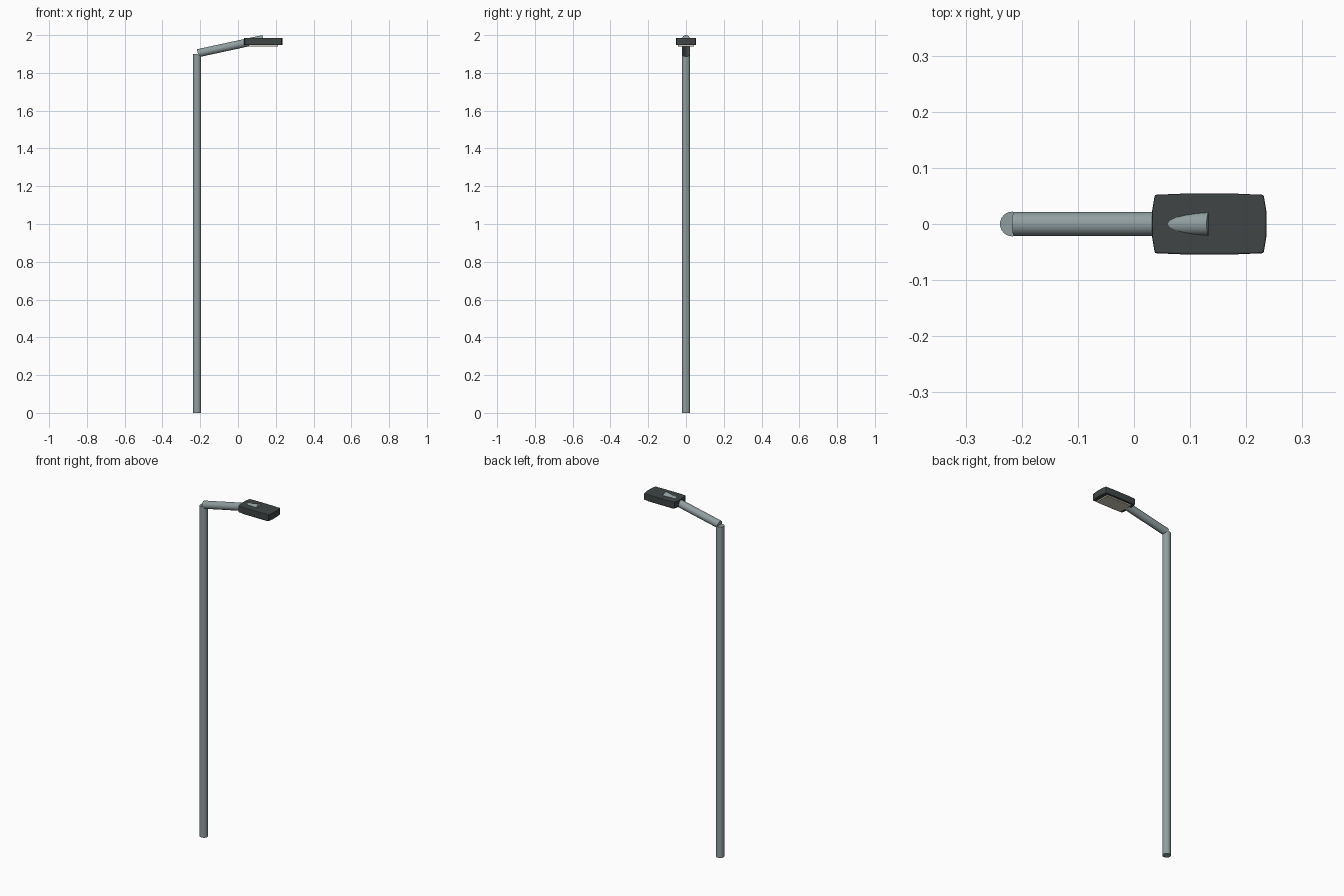
import bpy, bmesh
from mathutils import Vector

if "Cube" in bpy.data.objects:
    bpy.data.objects.remove(bpy.data.objects["Cube"])


def material(name, rgb):
    m = bpy.data.materials.new(name)
    m.diffuse_color = (*rgb, 1)
    m.use_nodes = True
    m.node_tree.nodes["Principled BSDF"].inputs["Base Color"].default_value = m.diffuse_color
    return m


steel = material("galvanised_steel", (0.28, 0.34, 0.35))
dark = material("dark_housing", (0.05, 0.06, 0.06))
glass = material("warm_lens", (0.62, 0.58, 0.48))


def tube(name, start, end, radius, sides=24):
    a, b = Vector(start), Vector(end)
    bpy.ops.mesh.primitive_cylinder_add(vertices=sides, radius=radius,
                                        depth=(b - a).length, location=(a + b) / 2)
    ob = bpy.context.object
    ob.name = name
    ob.rotation_euler = (b - a).to_track_quat('Z', 'Y').to_euler()
    ob.data.materials.append(steel)
    bpy.ops.object.shade_smooth_by_angle()
    return ob


def slab(name, outline, z0, z1, bevel, mat):
    bm = bmesh.new()
    face = bm.faces.new([bm.verts.new((x, y, z0)) for x, y in outline])
    ext = bmesh.ops.extrude_face_region(bm, geom=[face])
    top = [v for v in ext["geom"] if isinstance(v, bmesh.types.BMVert)]
    bmesh.ops.translate(bm, verts=top, vec=(0, 0, z1 - z0))
    bmesh.ops.recalc_face_normals(bm, faces=bm.faces)
    mesh = bpy.data.meshes.new(name)
    bm.to_mesh(mesh)
    bm.free()
    ob = bpy.data.objects.new(name, mesh)
    bpy.context.collection.objects.link(ob)
    mesh.materials.append(mat)
    if bevel:
        mod = ob.modifiers.new("soft_edges", 'BEVEL')
        mod.width = bevel
        mod.segments = 2
    return ob


# Upright pole and the inclined arm that pierces the lamp head
tube("pole", (-0.217, 0, 0), (-0.217, 0, 1.9), 0.022)
tube("arm", (-0.213, 0, 1.904), (0.134, 0, 1.979), 0.0215)

# Lamp head with slightly bowed sides
cx = 0.134
quarter = [(0.102, 0.022), (0.097, 0.052), (0.05, 0.054)]
half = quarter + [(-x, y) for x, y in reversed(quarter)]
outline = [(cx + x, y) for x, y in half] + [(cx + x, -y) for x, y in reversed(half)]
slab("lamp_head", outline, 1.947, 1.985, 0.003, dark)

# Lens panel under the head
lens = [(0.055, -0.042), (0.213, -0.042), (0.213, 0.042), (0.055, 0.042)]
slab("lens", lens, 1.94, 1.95, 0, glass)
